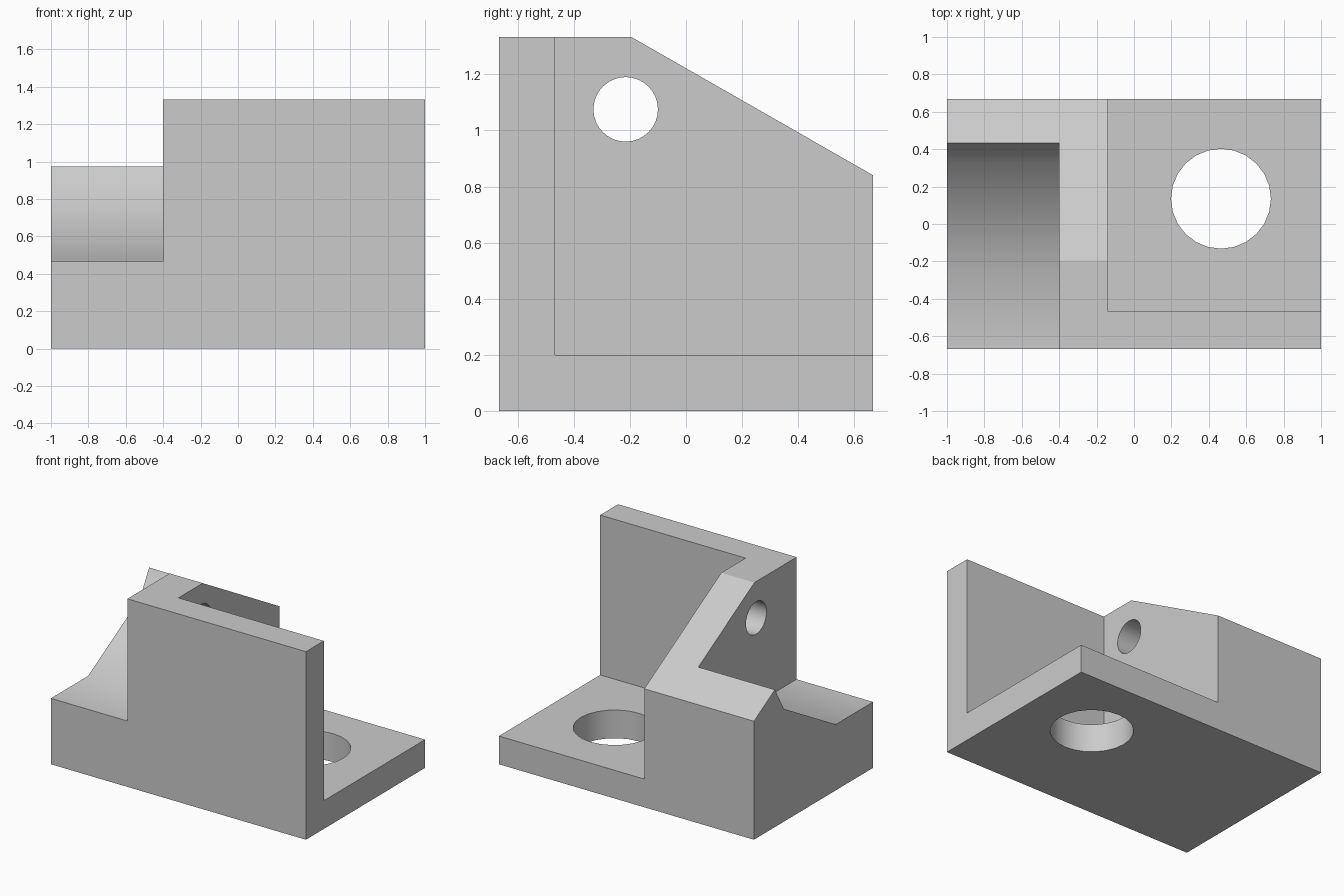
import bpy
import bmesh
from math import radians
from mathutils import Matrix, Vector

cube = bpy.data.objects.get("Cube")
if cube:
    bpy.data.objects.remove(cube, do_unlink=True)

grey = bpy.data.materials.new("light grey")
grey.use_nodes = True
colour = (0.6, 0.6, 0.6, 1)
grey.diffuse_color = colour
grey.node_tree.nodes["Principled BSDF"].inputs["Base Color"].default_value = colour


def finish(bm, name):
    bmesh.ops.recalc_face_normals(bm, faces=bm.faces)
    mesh = bpy.data.meshes.new(name)
    bm.to_mesh(mesh)
    bm.free()
    mesh.materials.append(grey)
    obj = bpy.data.objects.new(name, mesh)
    bpy.context.collection.objects.link(obj)
    return obj


def side_prism(name, profile, x0, x1):
    """Extrude a (y, z) outline along x."""
    bm = bmesh.new()
    face = bm.faces.new([bm.verts.new((x0, y, z)) for y, z in profile])
    # Keep the starting face so the prism is closed at both ends
    new = bmesh.ops.extrude_face_region(bm, geom=[face], use_keep_orig=True)["geom"]
    verts = [v for v in new if isinstance(v, bmesh.types.BMVert)]
    bmesh.ops.translate(bm, verts=verts, vec=(x1 - x0, 0, 0))
    return finish(bm, name)


def drill(name, centre, radius, depth, axis, sides):
    bm = bmesh.new()
    turn = Vector((0, 0, 1)).rotation_difference(Vector(axis)).to_matrix().to_4x4()
    bmesh.ops.create_cone(bm, cap_ends=True, segments=sides, radius1=radius,
                          radius2=radius, depth=depth,
                          matrix=Matrix.Translation(centre) @ turn)
    return finish(bm, name)


# Solid block with a sloping rear top
bracket = side_prism("bracket", [(-0.667, 0), (0.667, 0), (0.667, 0.84),
                                 (-0.195, 1.333), (-0.667, 1.333)], -1, 1)

cutters = [
    # Rear pocket, leaving the base plate, front wall and middle rib
    side_prism("pocket_cutter", [(-0.467, 0.2), (0.9, 0.2), (0.9, 2), (-0.467, 2)],
               -0.14, 1.2),
    # Stepped notch with flat floor, ramp and steep end
    side_prism("notch_cutter", [(-0.9, 0.467), (-0.25, 0.467), (0.333, 0.8),
                                (0.533, 1.148), (0.533, 2), (-0.9, 2)], -1.2, -0.4),
    # Large base hole and small rib hole
    drill("base_hole_cutter", (0.465, 0.135, 0.1), 0.267, 0.6, (0, 0, 1), 24),
    drill("rib_hole_cutter", (-0.27, -0.215, 1.075), 0.115, 0.8, (1, 0, 0), 32),
]

bpy.ops.object.select_all(action="DESELECT")
bracket.select_set(True)
bpy.context.view_layer.objects.active = bracket
for cutter in cutters:
    cutter.hide_render = True
    cut = bracket.modifiers.new(cutter.name, "BOOLEAN")
    cut.operation = "DIFFERENCE"
    cut.solver = "EXACT"
    cut.object = cutter
    bpy.ops.object.modifier_apply(modifier=cut.name)
    bpy.data.objects.remove(cutter, do_unlink=True)

# Smooth hole walls and notch ramp, keep the sloping top crisp
bpy.ops.object.shade_smooth_by_angle(angle=radians(31))
for poly in bracket.data.polygons:
    if poly.area > 0.05 and poly.normal.y > 0.4 and poly.normal.z > 0.8:
        poly.use_smooth = False
